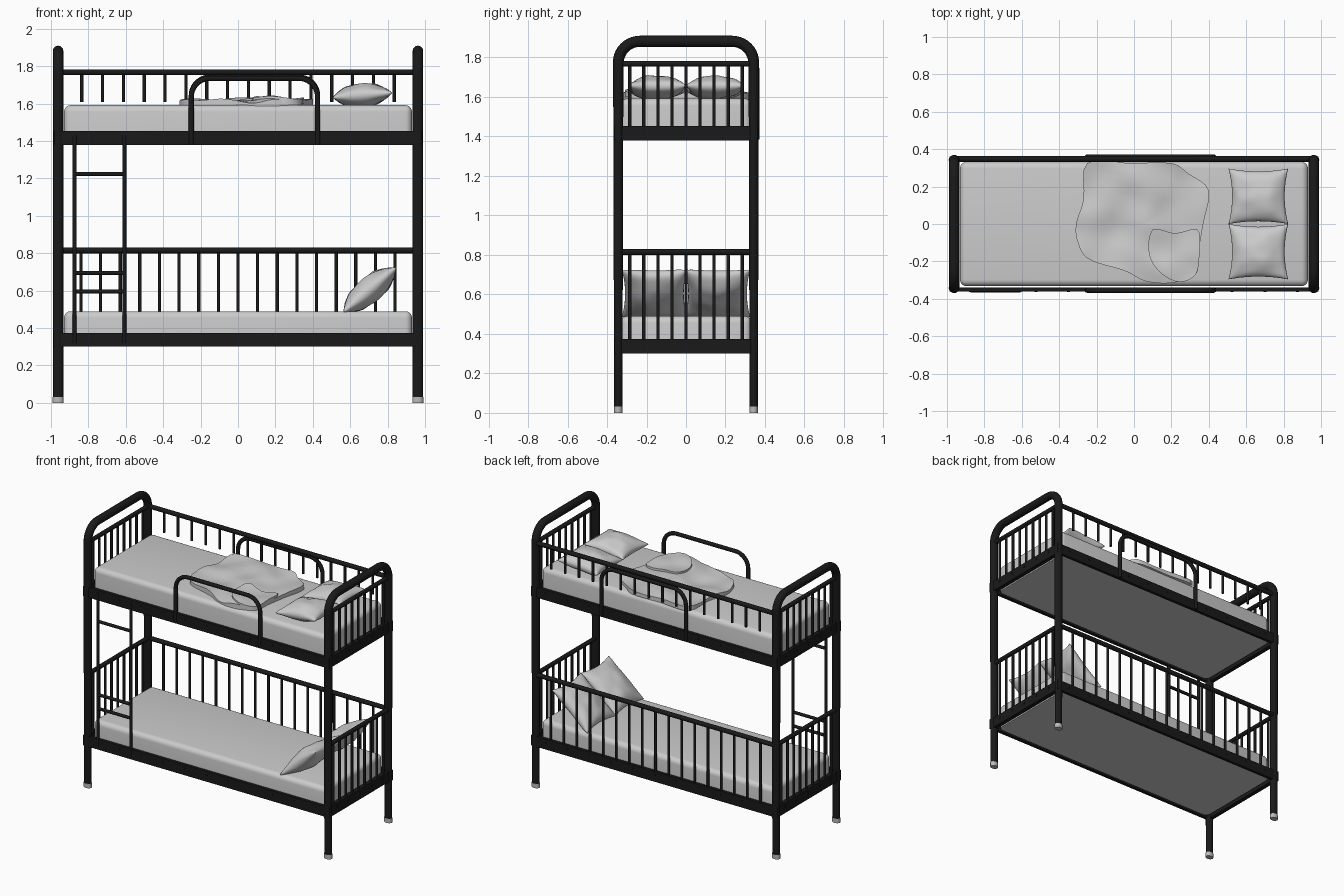
import bpy, bmesh, math
from mathutils import Vector, Matrix, noise

if "Cube" in bpy.data.objects:
    bpy.data.objects.remove(bpy.data.objects["Cube"])

def material(name, c):
    m = bpy.data.materials.new(name)
    m.diffuse_color = (c, c, c, 1)
    m.use_nodes = True
    m.node_tree.nodes["Principled BSDF"].inputs["Base Color"].default_value = m.diffuse_color
    return m

BLACK = material("black metal", 0.01)
LINEN = material("light linen", 0.6)
FOOT = material("grey foot cap", 0.5)

def finish(name, bm, mat, angle=40):
    bmesh.ops.recalc_face_normals(bm, faces=bm.faces)
    me = bpy.data.meshes.new(name)
    bm.to_mesh(me)
    bm.free()
    me.materials.append(mat)
    for p in me.polygons:
        p.use_smooth = True
    me.set_sharp_from_angle(angle=math.radians(angle))
    ob = bpy.data.objects.new(name, me)
    bpy.context.collection.objects.link(ob)
    return ob

def tube(bm, pts, side, ra, rb=None, n=14):
    """Sweep an ellipse along a planar path; ra along the plane normal, rb in the plane."""
    pts = [Vector(p) for p in pts]
    side = Vector(side)
    rings = []
    for i, p in enumerate(pts):
        t = (pts[min(i + 1, len(pts) - 1)] - pts[max(i - 1, 0)]).normalized()
        nrm = side.cross(t).normalized()
        b = rb[i] if rb else ra
        rings.append([bm.verts.new(p + side * ra * math.cos(a) + nrm * b * math.sin(a))
                      for a in (2 * math.pi * k / n for k in range(n))])
    for r0, r1 in zip(rings, rings[1:]):
        for k in range(n):
            bm.faces.new((r0[k], r0[(k + 1) % n], r1[(k + 1) % n], r1[k]))
    bm.faces.new(rings[0])
    bm.faces.new(rings[-1])

def box(bm, c, s):
    bmesh.ops.create_cube(bm, size=1, matrix=Matrix.Translation(c) @ Matrix.Diagonal((*s, 1)))

def arch(half, z0, top, r, n=10):
    """Points (a, z) of an upside-down U with rounded corners."""
    left = [(-half, z0)] + [(-half + r - r * math.cos(a), top - r + r * math.sin(a))
                            for a in (math.pi / 2 * k / n for k in range(n + 1))]
    return left + [(-a, z) for a, z in reversed(left)]

X, Y = 0.962, 0.343

# End frames: posts and rounded top in one tube, plus foot caps
for side, s in (("left", -1), ("right", 1)):
    bm = bmesh.new()
    path = arch(Y, 0.03, 1.882, 0.11)
    tube(bm, [(s * X, a, z) for a, z in path], (1, 0, 0), 0.028,
         [0.021 + 0.007 * min(1, max(0, (z - 1.7) / 0.1)) for a, z in path], 20)
    finish(side + "_end_frame", bm, BLACK)
    bm = bmesh.new()
    for y in (-Y, Y):
        tube(bm, [(s * X, y, 0), (s * X, y, 0.032)], (1, 0, 0), 0.029, [0.022] * 2, 20)
    finish(side + "_foot_caps", bm, FOOT)
    # End railings of both bunks
    bm = bmesh.new()
    for z0, z1 in ((0.34, 0.815), (1.42, 1.768)):
        tube(bm, [(s * X, -Y, z1), (s * X, Y, z1)], (1, 0, 0), 0.015)
        for k in range(-4, 5):
            tube(bm, [(s * X, k * 0.071, z0), (s * X, k * 0.071, z1)], (1, 0, 0), 0.009, n=10)
    finish(side + "_end_railing", bm, BLACK)

# Bed frames with rivets, and mattresses
for name, z, top in (("lower", 0.338, 0.49), ("upper", 1.417, 1.592)):
    bm = bmesh.new()
    for s in (-1, 1):
        box(bm, (0, s * 0.35, z), (1.972, 0.022, 0.074))
        box(bm, (s * 0.966, 0, z), (0.03, 0.71, 0.074))
        for k in range(-5, 6):
            x = k * 0.175
            tube(bm, [(x, s * 0.355, z + 0.01), (x, s * 0.364, z + 0.01)], (1, 0, 0), 0.008, n=8)
        for k in range(-2, 3):
            y = k * 0.13
            tube(bm, [(s * 0.97, y, z + 0.01), (s * 0.985, y, z + 0.01)], (0, 1, 0), 0.008, n=8)
    finish(name + "_bed_frame", bm, BLACK)

    bm = bmesh.new()
    bot = z - 0.028
    box(bm, (0, 0, (top + bot) / 2), (1.86, 0.665, top - bot))
    edges = [e for e in bm.edges if max(v.co.z for v in e.verts) > top - 0.01]
    bmesh.ops.bevel(bm, geom=edges, offset=0.035, segments=5, profile=0.5, affect='EDGES')
    finish(name + "_mattress", bm, LINEN)

# Back railings: full bars below, short hanging bars above
for name, z0, z1, n, w in (("lower", 0.34, 0.815, 17, 0.84), ("upper", 1.61, 1.768, 16, 0.835)):
    bm = bmesh.new()
    tube(bm, [(-X, 0.348, z1), (X, 0.348, z1)], (0, 1, 0), 0.016)
    for k in range(n):
        x = -w + 2 * w * k / (n - 1)
        tube(bm, [(x, 0.348, z0), (x, 0.348, z1)], (0, 1, 0), 0.009, n=10)
    finish(name + "_back_railing", bm, BLACK)

# Arched guards on both long sides of the upper bunk
for name, y, top in (("front", -0.354, 1.735), ("back", 0.358, 1.742)):
    bm = bmesh.new()
    tube(bm, [(0.088 + a, y, z) for a, z in arch(0.338, 1.385, top, 0.1)], (0, 1, 0), 0.014)
    finish(name + "_guard_arch", bm, BLACK)

# Ladder
bm = bmesh.new()
for x in (-0.873, -0.608):
    tube(bm, [(x, -0.354, 0.32), (x, -0.354, 1.43)], (0, 1, 0), 0.011)
for z in (0.595, 0.695, 1.225):
    tube(bm, [(-0.873, -0.354, z), (-0.608, -0.354, z)], (0, 1, 0), 0.011)
finish("ladder", bm, BLACK)

# Pillows: two pinched, domed sheets joined at the seam
def pillow(name, loc, rot, hx, hy, t, n=20):
    bm = bmesh.new()
    m = Matrix.Translation(loc) @ rot.to_4x4()
    for s in (-1, 1):
        g = []
        for i in range(n + 1):
            u = math.sin(math.pi * (i / n - 0.5))
            row = []
            for j in range(n + 1):
                v = math.sin(math.pi * (j / n - 0.5))
                h = max(0, (1 - u * u) * (1 - v * v)) ** 0.45
                h *= 1 + 0.2 * noise.noise(Vector((u * 2, v * 2, loc[1] * 9)))
                row.append(bm.verts.new(m @ Vector((u * hx * (1 - 0.12 * (1 - v * v)),
                                                    v * hy * (1 - 0.10 * (1 - u * u)), s * t * h))))
            g.append(row)
        for i in range(n):
            for j in range(n):
                bm.faces.new((g[i][j], g[i + 1][j], g[i + 1][j + 1], g[i][j + 1]))
    bmesh.ops.remove_doubles(bm, verts=bm.verts, dist=1e-5)
    finish(name, bm, LINEN, 80)

for side, s in (("front", -1), ("back", 1)):
    pillow("upper_pillow_" + side, (0.665, s * 0.148, 1.645),
           Matrix.Rotation(-0.08, 3, 'Y'), 0.16, 0.148, 0.06)
    pillow("lower_pillow_" + side, (0.705, s * 0.16, 0.605),
           Matrix.Rotation(-0.70, 3, 'Y'), 0.185, 0.165, 0.065)

# Crumpled blanket and its folded flap: rings shrinking from a smooth outline
def cloth(name, outline, base, height, z_floor):
    pts = [Vector((x, y, 0)) for x, y in outline]
    k, loop = len(pts), []
    for i in range(k):
        a, b, c, d = (pts[(i + o) % k] for o in (-1, 0, 1, 2))
        for t in (0, 0.25, 0.5, 0.75):
            loop.append(0.5 * (2 * b + (c - a) * t + (2 * a - 5 * b + 4 * c - d) * t * t
                               + (3 * b - a - 3 * c + d) * t ** 3))
    mid = sum(loop, Vector()) / len(loop)
    bm = bmesh.new()
    rings = []
    for f in (None, 1, 0.97, 0.88, 0.76, 0.63, 0.5, 0.37, 0.24, 0.12):
        ring = []
        for p in loop:
            q = mid.lerp(p, f or 1)
            z = z_floor if f is None else base + height * (0.5 + noise.noise(q * 6))
            ring.append(bm.verts.new((q.x, q.y, z)))
        rings.append(ring)
    n = len(loop)
    for r0, r1 in zip(rings, rings[1:]):
        for i in range(n):
            bm.faces.new((r0[i], r0[(i + 1) % n], r1[(i + 1) % n], r1[i]))
    c = bm.verts.new((mid.x, mid.y, base + height * (0.5 + noise.noise(mid * 6))))
    for i in range(n):
        bm.faces.new((rings[-1][i], rings[-1][(i + 1) % n], c))
    finish(name, bm, LINEN, 50)

cloth("blanket", [(-0.25, 0.325), (-0.02, 0.325), (0.2, 0.325), (0.29, 0.27), (0.40, 0.18), (0.37, 0.0),
                  (0.345, -0.15), (0.33, -0.27), (0.2, -0.315), (0.06, -0.305), (-0.05, -0.25),
                  (-0.24, -0.19), (-0.30, -0.1), (-0.31, 0.0), (-0.27, 0.13)], 1.604, 0.026, 1.588)
cloth("blanket_flap", [(0.10, -0.03), (0.22, -0.05), (0.34, -0.03), (0.35, -0.15), (0.33, -0.27),
                       (0.24, -0.31), (0.14, -0.26), (0.08, -0.16)], 1.62, 0.022, 1.6)
